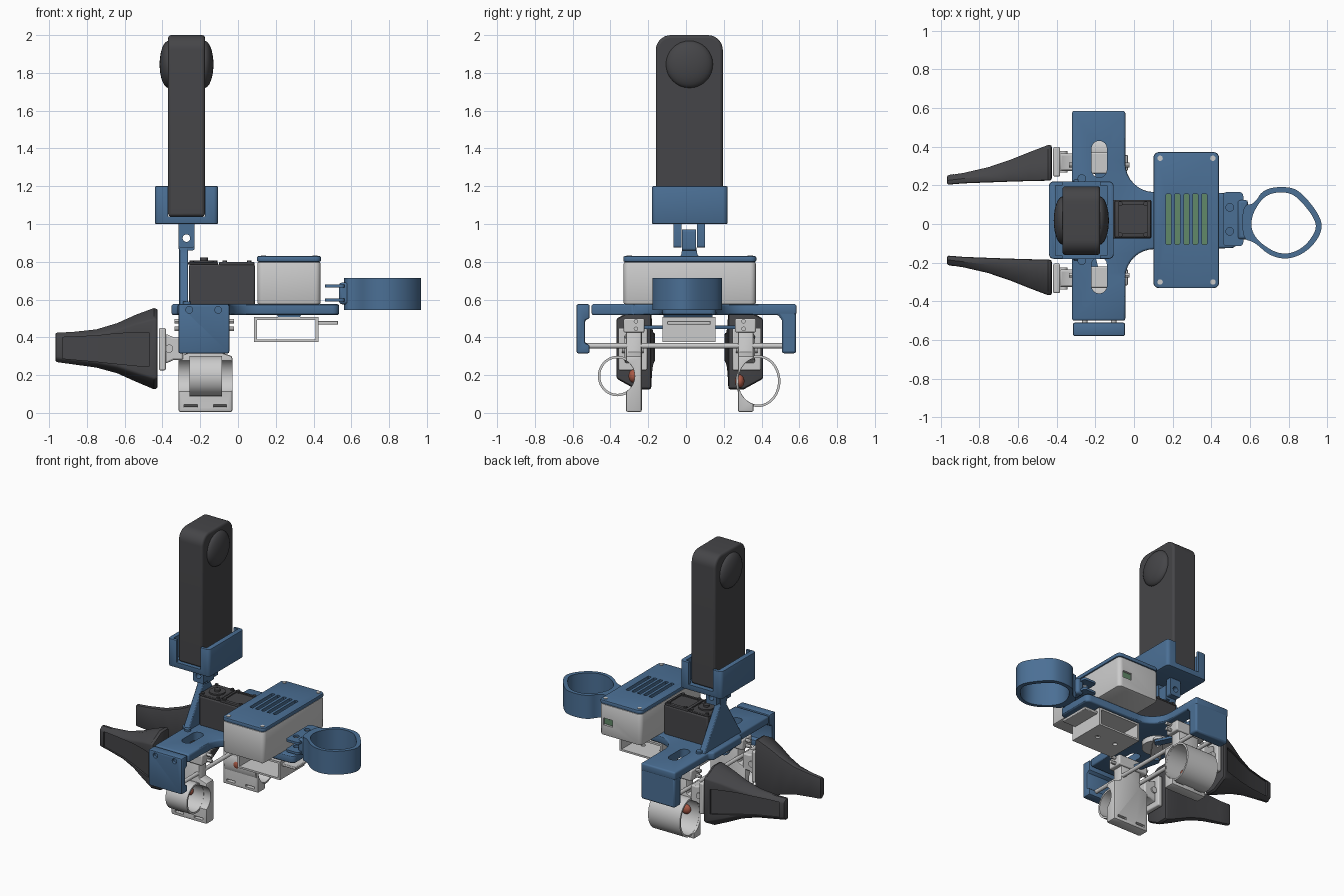
import bpy, bmesh, math
from mathutils import Matrix, Vector

if "Cube" in bpy.data.objects:
    bpy.data.objects.remove(bpy.data.objects["Cube"])

YC = 0.02  # symmetry plane of the gripper

def mat(name, c):
    m = bpy.data.materials.new(name)
    m.diffuse_color = (*c, 1)
    m.use_nodes = True
    m.node_tree.nodes["Principled BSDF"].inputs["Base Color"].default_value = m.diffuse_color
    return m

BLUE = mat("blue", (0.07, 0.16, 0.30))
DARK = mat("dark", (0.06, 0.06, 0.065))
GREEN = mat("green", (0.12, 0.25, 0.14))
RED = mat("red", (0.40, 0.10, 0.06))

def finish(name, bm, m=None, bevel=0, seg=2):
    bmesh.ops.recalc_face_normals(bm, faces=bm.faces)
    me = bpy.data.meshes.new(name)
    bm.to_mesh(me)
    bm.free()
    o = bpy.data.objects.new(name, me)
    bpy.context.collection.objects.link(o)
    if m:
        me.materials.append(m)
    if bevel:
        b = o.modifiers.new("bevel", 'BEVEL')
        b.width, b.segments, b.limit_method, b.angle_limit = bevel, seg, 'ANGLE', math.radians(40)
    return o

def prism(name, pts, axis, lo, hi, m=None, bevel=0, seg=2):
    """Extrude a 2D outline along an axis: z -> (x,y), x -> (y,z), y -> (x,z)."""
    place = {'z': lambda a, b, h: (a, b, h), 'x': lambda a, b, h: (h, a, b), 'y': lambda a, b, h: (a, h, b)}[axis]
    bm = bmesh.new()
    A = [bm.verts.new(place(a, b, lo)) for a, b in pts]
    B = [bm.verts.new(place(a, b, hi)) for a, b in pts]
    bm.faces.new(A)
    bm.faces.new(B)
    n = len(pts)
    for i in range(n):
        bm.faces.new((A[i], A[(i + 1) % n], B[(i + 1) % n], B[i]))
    return finish(name, bm, m, bevel, seg)

def rect(a0, a1, b0, b1, r=0.0, n=5):
    if not r:
        return [(a0, b0), (a1, b0), (a1, b1), (a0, b1)]
    out = []
    for k, (ca, cb) in enumerate([(a1 - r, b1 - r), (a0 + r, b1 - r), (a0 + r, b0 + r), (a1 - r, b0 + r)]):
        out += [(ca + r * math.cos((k + i / n) * math.pi / 2), cb + r * math.sin((k + i / n) * math.pi / 2)) for i in range(n + 1)]
    return out

def oval(a, b, ra, rb=None, n=32):
    return [(a + ra * math.cos(2 * math.pi * i / n), b + (rb or ra) * math.sin(2 * math.pi * i / n)) for i in range(n)]

def box(name, x0, x1, y0, y1, z0, z1, m=None, bevel=0, r=0.0):
    return prism(name, rect(x0, x1, y0, y1, r), 'z', z0, z1, m, bevel)

def arc(ca, cb, r, t0, t1, n=8):
    return [(ca + r * math.cos(math.radians(t0 + (t1 - t0) * i / n)), cb + r * math.sin(math.radians(t0 + (t1 - t0) * i / n))) for i in range(n + 1)]

def capsule(p, q, r):
    t = math.degrees(math.atan2(q[1] - p[1], q[0] - p[0]))
    return arc(*q, r, t - 90, t + 90) + arc(*p, r, t + 90, t + 270)

def smooth(pts, rounds=3):
    for _ in range(rounds):
        pts = [(p[0] + (q[0] - p[0]) * f, p[1] + (q[1] - p[1]) * f)
               for p, q in zip(pts, pts[1:] + pts[:1]) for f in (0.25, 0.75)]
    return pts

def loft(name, sections, m=None, bevel=0):
    bm = bmesh.new()
    rows = [[bm.verts.new(p) for p in s] for s in sections]
    n = len(rows[0])
    for A, B in zip(rows, rows[1:]):
        for i in range(n):
            bm.faces.new((A[i], A[(i + 1) % n], B[(i + 1) % n], B[i]))
    bm.faces.new(rows[0])
    bm.faces.new(rows[-1])
    return finish(name, bm, m, bevel)

def ball(name, c, r, m):
    bm = bmesh.new()
    bmesh.ops.create_uvsphere(bm, u_segments=32, v_segments=16, radius=1, matrix=Matrix.Translation(c) @ Matrix.Diagonal((*r, 1)))
    return finish(name, bm, m)

def cut(o, *cutters):
    for c in cutters:
        b = o.modifiers.new("cut", 'BOOLEAN')
        b.operation, b.solver, b.object = 'DIFFERENCE', 'EXACT', c
    bpy.context.view_layer.update()
    me = bpy.data.meshes.new_from_object(o.evaluated_get(bpy.context.evaluated_depsgraph_get()))
    o.modifiers.clear()
    o.data = me
    for c in cutters:
        bpy.data.objects.remove(c)
    return o

# Action camera with a lens dome on each side
prism("camera_body", [(-0.16, 1.04), (0.195, 1.04)] + arc(0.115, 1.92, 0.08, 0, 90) + arc(-0.08, 1.92, 0.08, 90, 180), 'x', -0.37, -0.175, DARK, 0.015, 3)
for x, n in ((-0.367, "left"), (-0.178, "right")):
    ball(f"camera_lens_{n}", (x, 0.018, 1.845), (0.048, 0.125, 0.125), DARK)

# Camera holder: cup with a slot front and back, hinge lugs below
cut(box("camera_holder", -0.44, -0.105, -0.18, 0.22, 1.0, 1.2, BLUE, 0.006, 0.025),
    box("c", -0.405, -0.14, -0.162, 0.20, 1.04, 1.3), box("c", -0.37, -0.175, -0.3, 0.3, 1.04, 1.3))
for y0, y1, z0, z1, n in ((-0.066, -0.024, 0.875, 1.01, "a"), (0.058, 0.1, 0.875, 1.01, "b"), (-0.02, 0.054, 0.86, 0.97, "mid")):
    cut(prism(f"hinge_lug_{n}", rect(-0.315, -0.23, z0, z1, 0.012), 'y', y0, y1, BLUE), prism("c", oval(-0.273, 0.925, 0.02), 'y', -1, 1))

# Triangular upright carrying the hinge
prism("camera_upright", [(-0.2, 0.56), (0.24, 0.56), (0.06, 0.84), (0.054, 0.88), (-0.02, 0.88), (-0.024, 0.84)], 'x', -0.312, -0.264, BLUE, 0.006)
for y in (-0.19, 0.235):
    prism("upright_peg", oval(-0.27, y, 0.022, n=16), 'z', 0.56, 0.59, BLUE)

# Base plate: cross bar plus spine with concave fillets, two long slots
outline = ([(-0.32, -0.5), (-0.045, -0.5), (-0.045, -0.28)] + arc(0.105, -0.28, 0.15, 180, 90)
           + arc(0.5, -0.09, 0.035, -90, 0, 4) + arc(0.5, 0.125, 0.035, 0, 90, 4)
           + arc(0.105, 0.315, 0.15, 270, 180) + [(-0.045, 0.585), (-0.32, 0.585), (-0.32, 0.2), (-0.352, 0.18), (-0.352, -0.14), (-0.32, -0.16)])
cut(prism("base_plate", outline, 'z', 0.518, 0.576, BLUE, 0.012, 3),
    prism("c", capsule((-0.18, 0.28), (-0.18, 0.39), 0.04), 'z', 0, 1),
    prism("c", capsule((-0.18, -0.32), (-0.18, -0.21), 0.04), 'z', 0, 1))
prism("end_wall", [(0.583, 0.56), (0.583, 0.315), (0.508, 0.315), (0.508, 0.49), (0.49, 0.515), (0.44, 0.53), (0.44, 0.56)], 'x', -0.316, -0.046, BLUE, 0.012)
cap = prism("end_cap", [(-0.58, 0.315), (-0.51, 0.315), (-0.51, 0.36), (-0.535, 0.37), (-0.535, 0.49), (-0.51, 0.5), (-0.51, 0.576), (-0.58, 0.576)], 'x', -0.316, -0.046, BLUE, 0.01)
cut(cap, *[prism("c", oval(x, 0.545, 0.018, n=20), 'y', -0.7, -0.56) for x in (-0.258, -0.105)])

# Guide rods
for x in (-0.255, -0.105):
    prism("guide_rod", oval(x, 0.355, 0.014, n=16), 'y', -0.535, 0.52)

# Servo with its top flange, gear cap and connector
box("servo_body", -0.26, 0.09, -0.075, 0.125, 0.57, 0.785, DARK, 0.008)
box("servo_flange", -0.265, -0.105, -0.07, 0.12, 0.785, 0.798, DARK, 0.004)
cut(box("servo_lid", -0.1, 0.087, -0.07, 0.12, 0.78, 0.8, DARK, 0.006), box("c", -0.08, 0.07, -0.05, 0.1, 0.792, 0.9))
prism("servo_gear_cap", oval(-0.18, YC, 0.055), 'z', 0.79, 0.808, DARK)
prism("servo_gear_axle", oval(-0.18, YC, 0.02), 'z', 0.79, 0.822, DARK)
for x in (-0.245, -0.12, -0.07, 0.06):
    for y in (-0.055, 0.105):
        prism("servo_screw", oval(x, y, 0.012, n=12), 'z', 0.78, 0.808, DARK)

# Electronics box, vented lid, circuit board and corner screws
cut(box("electronics_box", 0.102, 0.437, -0.33, 0.37, 0.574, 0.8, None, 0.01, 0.03), box("c", 0.12, 0.42, -0.312, 0.352, 0.6, 1),
    box("c", 0.33, 0.405, 0.3, 0.5, 0.65, 0.7))
lid = box("electronics_lid", 0.1, 0.44, -0.332, 0.372, 0.8, 0.83, BLUE, 0.008, 0.03)
cut(lid, *[prism("c", rect(x - 0.013, x + 0.013, -0.105, 0.155, 0.005), 'z', 0.7, 1) for x in (0.178, 0.224, 0.271, 0.317, 0.364)])
box("circuit_board", 0.13, 0.41, -0.2, 0.345, 0.72, 0.735, GREEN)
box("port", 0.335, 0.40, 0.32, 0.362, 0.655, 0.695, GREEN)
for x in (0.135, 0.408):
    for y in (-0.3, 0.34):
        prism("lid_screw", oval(x, y, 0.014, n=16), 'z', 0.82, 0.834)

# Wrist ring on a two-tab bracket
ring = prism("wrist_ring", smooth([(.56, .1), (.62, .1), (.67, .185), (.81, .195), (.88, .15), (.97, .03), (.97, -.05), (.90, -.14),
                                   (.80, -.185), (.70, -.165), (.62, -.09), (.56, -.08)]), 'z', 0.545, 0.715, BLUE)
cut(ring, prism("c", smooth([(.60, .02), (.65, .12), (.71, .162), (.80, .165), (.86, .125), (.94, .02), (.94, -.04), (.88, -.12),
                             (.80, -.157), (.72, -.145), (.62, -.07)]), 'z', 0, 1))
for z, n in ((0.59, "lower"), (0.664, "upper")):
    cut(box(f"ring_tab_{n}", 0.46, 0.565, -0.115, 0.165, z, z + 0.016, BLUE, 0, 0.02),
        *[prism("c", oval(0.495, y, 0.02, n=20), 'z', 0, 1) for y in (-0.038, 0.086)])
box("ring_neck", 0.535, 0.59, -0.08, 0.125, 0.575, 0.69, BLUE, 0.015)

# Hollow tray under the spine
cut(box("under_tray", 0.085, 0.425, -0.125, 0.155, 0.375, 0.507), box("c", 0.1, 0.41, -1, 1, 0.388, 0.493),
    *[prism("c", oval(x, YC, 0.016, n=16), 'z', 0.3, 0.45) for x in (0.18, 0.33)])
box("tray_tongue", 0.41, 0.53, -0.1, 0.13, 0.468, 0.487, None, 0.004)
prism("tray_dovetail", [(0.22, 0.5), (0.32, 0.5), (0.345, 0.53), (0.195, 0.53)], 'y', -0.12, 0.14, BLUE)

# Crank under the plate driving both carriages
prism("crank_hub", oval(-0.18, YC, 0.1), 'z', 0.48, 0.52)
cut(prism("crank_arm", capsule((-0.25, -0.08), (-0.11, 0.12), 0.035), 'z', 0.462, 0.48),
    *[prism("c", oval(-0.18 + 0.07 * t, YC + 0.1 * t, 0.014, n=12), 'z', 0, 1) for t in (-1, -0.5, 0.5, 1)])

# Mirrored halves: carriage, finger loop, finger mount and finger
stations = [(-.967, .27, .425, .203, .252), (-.88, .258, .428, .21, .266), (-.75, .24, .442, .215, .295), (-.64, .21, .475, .219, .332),
            (-.54, .165, .52, .222, .372), (-.445, .125, .555, .224, .408), (-.425, .13, .55, .226, .408)]
for s, side in ((1, "back"), (-1, "front")):
    Y = lambda d: YC + s * d
    lo_hi = lambda a, b: sorted((Y(a), Y(b)))
    cd, cz, r, rz, xa, xb = (.362, .168, .118, .137, -.3, -.045) if s > 0 else (.383, .195, .104, .107, -.256, -.085)
    shape = [(-.315, .005), (-.03, .005), (-.03, .3), (-.09, .32), (-.09, .434), (-.255, .434), (-.255, .32), (-.315, .3)]
    cut(prism(f"carriage_{side}", shape, 'y', *lo_hi(.254, .338), None, 0.01),
        prism("c", oval(Y(cd), cz, r - .012, rz - .012, 40), 'x', -1, 1),
        *[box("c", x - .035, x + .035, -1, 1, .028, .044) for x in (-.25, -.095)])
    cut(prism(f"finger_loop_{side}", oval(Y(cd), cz, r, rz, 48), 'x', xa, xb),
        prism("c", oval(Y(cd), cz, r - .013, rz - .013, 48), 'x', -1, 1))
    ball(f"pressure_pad_{side}", (-.2, Y(cd - r + .02), cz), (.035, .025, .035), RED)
    prism(f"link_arm_{side}", capsule((-.18 + .07 * s, Y(.1)), (-.2, Y(.3)), .028), 'z', .444, .462, BLUE)
    for z in (.445, .485):
        prism(f"cross_pin_{side}", oval(Y(.285), z, .012, n=12), 'x', -.335, -.022)
    box(f"bearing_block_{side}", -.3, -.06, *lo_hi(.24, .35), .425, .5, None, .008)
    # finger mount
    box(f"mount_flange_{side}", -.418, -.382, *lo_hi(.225, .378), .225, .45, None, .008)
    prism(f"mount_neck_{side}", [(-.385, .26), (-.34, .28), (-.29, .28), (-.29, .4), (-.34, .4), (-.385, .42)], 'y', *lo_hi(.255, .345), None, .01)
    prism(f"mount_bolt_{side}", oval(-.365, .34, .022, n=16), 'y', *lo_hi(.245, .358))
    # tapered finger with a recessed outer panel
    secs = [[(x, Y(a - .02), z0), (x, Y(a + (b - a) * .45 - .02), z0), (x, Y(b - .02), z0 + (z1 - z0) * .13),
             (x, Y(b - .02), z1 - (z1 - z0) * .13), (x, Y(a + (b - a) * .45 - .02), z1), (x, Y(a - .02), z1)] for x, z0, z1, a, b in stations]
    panel = [[(x, Y(b - .034), z0), (x, Y(b + .1), z0), (x, Y(b + .1), z1), (x, Y(b - .034), z1)]
             for x, z0, z1, b in ((-.93, .288, .4, .258), (-.75, .272, .408, .295), (-.64, .26, .42, .332), (-.54, .25, .425, .372), (-.47, .245, .425, .4))]
    cut(loft(f"finger_{side}", secs, DARK, .01), loft("c", panel))

# Smooth shading with sharp edges kept
bpy.ops.object.select_all(action='SELECT')
bpy.context.view_layer.objects.active = bpy.data.objects["base_plate"]
bpy.ops.object.shade_smooth_by_angle(angle=math.radians(30))
